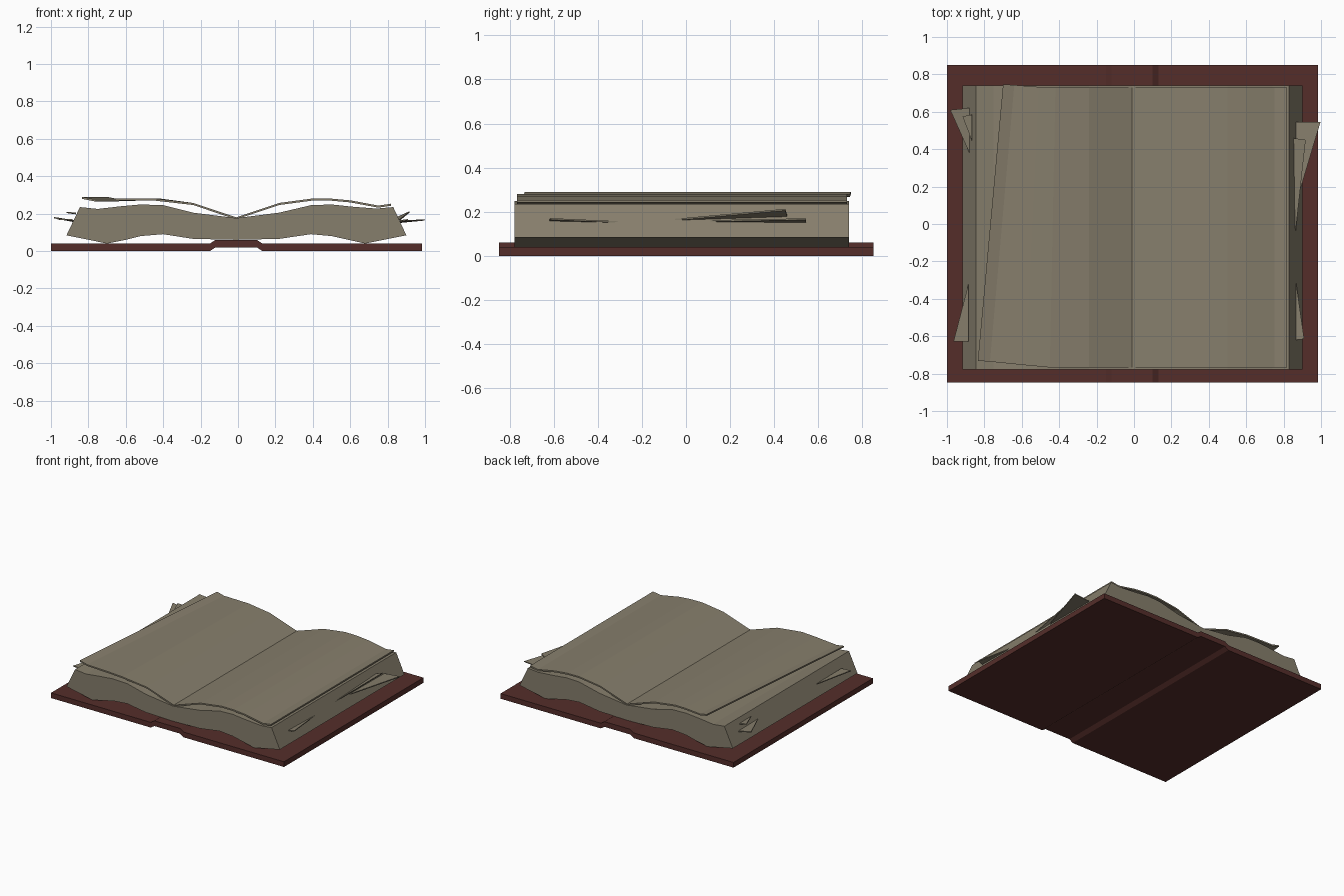
import bpy, bmesh

if "Cube" in bpy.data.objects:
    bpy.data.objects.remove(bpy.data.objects["Cube"])


def material(name, rgb):
    m = bpy.data.materials.new(name)
    m.diffuse_color = (*rgb, 1)
    m.use_nodes = True
    m.node_tree.nodes["Principled BSDF"].inputs["Base Color"].default_value = m.diffuse_color
    return m


LEATHER = material("leather", (0.09, 0.027, 0.023))
PAPER = material("paper", (0.24, 0.21, 0.15))


def finish(bm, name, mat):
    bmesh.ops.recalc_face_normals(bm, faces=bm.faces)
    me = bpy.data.meshes.new(name)
    bm.to_mesh(me)
    bm.free()
    me.materials.append(mat)
    ob = bpy.data.objects.new(name, me)
    bpy.context.collection.objects.link(ob)
    return ob


def strip(name, top, bottom, mat):
    """Solid between two rows of (front point, back point) pairs."""
    bm = bmesh.new()
    rows = [[[bm.verts.new(p) for p in pair] for pair in row] for row in (top, bottom)]
    t, b = rows
    for i in range(len(t) - 1):
        for row in rows:
            bm.faces.new((row[i][0], row[i + 1][0], row[i + 1][1], row[i][1]))
        for s in (0, 1):
            bm.faces.new((t[i][s], t[i + 1][s], b[i + 1][s], b[i][s]))
    for i in (0, -1):
        bm.faces.new((t[i][0], t[i][1], b[i][1], b[i][0]))
    return finish(bm, name, mat)


def extruded(profile, y0, y1):
    return [((x, y0, z), (x, y1, z)) for x, z in profile]


def lowered(row, d):
    return [tuple((x, y, z - d) for x, y, z in pair) for pair in row]


# Cover with a raised spine
cover = extruded([(-1, .04), (-.15, .04), (-.12, .06), (.10, .06), (.13, .04), (.985, .04)], -.847, .85)
strip("cover", cover, lowered(cover, .04), LEATHER)

# Page block: wavy top and bottom, slanted fore edges
block_top = [(-.845, .235), (-.75, .225), (-.62, .24), (-.52, .249), (-.40, .245), (-.24, .205),
             (-.01, .176), (.22, .205), (.39, .245), (.50, .249), (.61, .237), (.74, .227), (.83, .235)]
block_low = [(-.917, .084), (-.70, .04), (-.60, .06), (-.52, .08), (-.40, .09), (-.24, .065),
             (-.01, .06), (.22, .065), (.39, .09), (.50, .08), (.59, .06), (.68, .04), (.90, .084)]
strip("page_block", extruded(block_top, -.777, .74), extruded(block_low, -.777, .74), PAPER)

# Loose right leaf
leaf = extruded([(-.01, .18), (.22, .257), (.40, .281), (.50, .28), (.60, .271), (.75, .243), (.818, .253)],
                -.767, .73)
strip("right_leaf", leaf, lowered(leaf, .011), PAPER)

# Loose left leaf, skewed at its outer edge: front x, y, back x, y, z
leaf = [((a, b, z), (c, d, z)) for a, b, c, d, z in (
    (-.01, -.767, -.01, .73, .18), (-.24, -.767, -.24, .73, .257), (-.45, -.767, -.42, .73, .281),
    (-.58, -.755, -.51, .733, .281), (-.77, -.736, -.64, .743, .277), (-.835, -.731, -.70, .747, .29))]
strip("left_leaf", leaf, lowered(leaf, .011), PAPER)


# Torn scraps poking out of the fore edges
def scrap(name, *pts):
    bm = bmesh.new()
    rings = [[bm.verts.new((x, y, z - d)) for x, y, z in pts] for d in (0, .007)]
    for r in rings:
        bm.faces.new(r)
    for i in range(3):
        j = (i + 1) % 3
        bm.faces.new((rings[0][i], rings[0][j], rings[1][j], rings[1][i]))
    finish(bm, name, PAPER)


scrap("scrap_right_large", (.865, .545, .157), (.997, .545, .17), (.867, .11, .162))
scrap("scrap_right_upper", (.845, .46, .18), (.918, .45, .213), (.863, -.05, .168))
scrap("scrap_right_front", (.865, -.62, .165), (.91, -.615, .171), (.865, -.30, .157))
scrap("scrap_left_large", (-.983, .61, .182), (-.88, .62, .162), (-.88, .38, .165))
scrap("scrap_left_upper", (-.917, .575, .21), (-.865, .585, .203), (-.865, .44, .205))
scrap("scrap_left_front", (-.965, -.627, .175), (-.885, -.627, .17), (-.885, -.32, .167))
